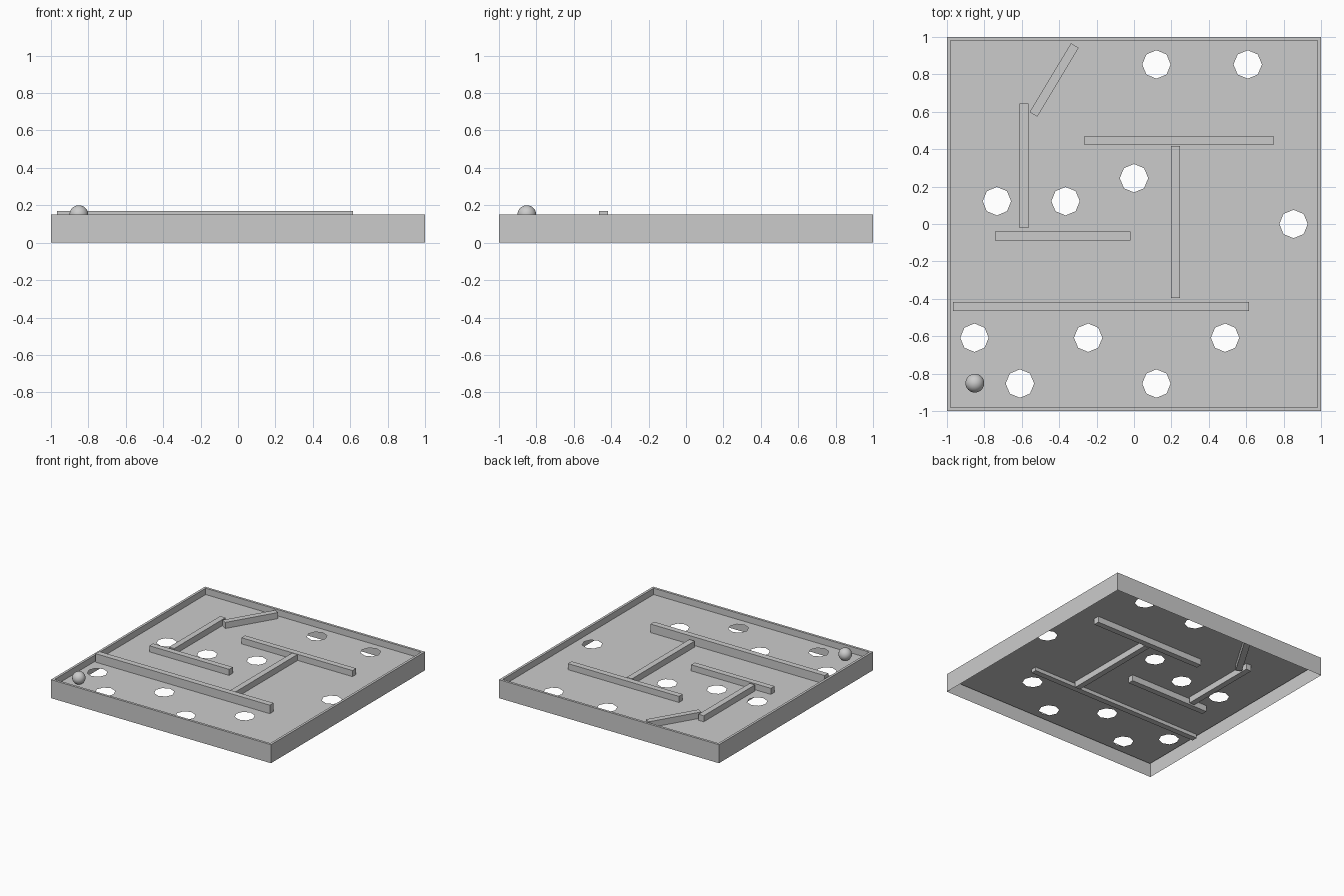
import bpy, bmesh, math
from mathutils import Vector

if "Cube" in bpy.data.objects:
    bpy.data.objects.remove(bpy.data.objects["Cube"])

FLOOR, RIM, LIP = 0.10, 0.152, 0.98
HOLE_R, SIDES = 0.076, 8
HOLES = [(0.12, 0.853), (0.608, 0.853), (-0.733, 0.122), (-0.366, 0.122),
         (0.0, 0.245), (0.853, 0.0), (-0.853, -0.608), (-0.245, -0.608),
         (0.487, -0.608), (-0.61, -0.853), (0.12, -0.853)]


def add_object(name, bm):
    mesh = bpy.data.meshes.new(name)
    bm.to_mesh(mesh)
    bm.free()
    obj = bpy.data.objects.new(name, mesh)
    bpy.context.collection.objects.link(obj)
    return obj


def loop(bm, points):
    verts = [bm.verts.new(p) for p in points]
    return verts, [bm.edges.new((verts[i - 1], v)) for i, v in enumerate(verts)]


def square(r, z):
    return [(-r, -r, z), (r, -r, z), (r, r, z), (-r, r, z)]


# Tray: open-bottomed shell with a narrow rim and a recessed floor full of holes
bm = bmesh.new()
rings = [loop(bm, square(r, z)) for r, z in
         ((1, 0), (1, RIM), (LIP, RIM), (LIP, FLOOR))]
for (a, _), (b, _) in zip(rings, rings[1:]):
    for i in range(4):
        j = (i + 1) % 4
        bm.faces.new((a[i], a[j], b[j], b[i]))
floor_edges = list(rings[-1][1])
for x, y in HOLES:
    floor_edges += loop(bm, [
        (x + HOLE_R * math.cos(math.tau * k / SIDES),
         y + HOLE_R * math.sin(math.tau * k / SIDES), FLOOR)
        for k in range(SIDES)])[1]
bmesh.ops.triangle_fill(bm, edges=floor_edges, use_beauty=True,
                        normal=Vector((0, 0, 1)))
add_object("tray", bm)


# Maze walls: bars set through the floor
def wall(name, x, y, length, angle=0, z=FLOOR):
    bm = bmesh.new()
    bmesh.ops.create_cube(bm, size=1)
    bmesh.ops.scale(bm, vec=(length, 0.048, 0.10), verts=bm.verts)
    obj = add_object(name, bm)
    obj.location = (x, y, z)
    obj.rotation_euler.z = math.radians(angle)


wall("front_long_wall", -0.176, -0.442, 1.583, z=0.12)
wall("middle_wall", -0.382, -0.063, 0.725)
wall("back_wall", 0.24, 0.446, 1.01)
wall("left_wall", -0.588, 0.311, 0.665, 90)
wall("right_wall", 0.223, 0.01, 0.813, 90)
wall("slanted_wall", -0.427, 0.77, 0.43, 59)

# Ball resting on the floor in the front left corner
bpy.ops.mesh.primitive_uv_sphere_add(segments=32, ring_count=16, radius=0.05,
                                     location=(-0.851, -0.851, FLOOR + 0.05))
bpy.context.object.name = "ball"
bpy.ops.object.shade_smooth()
